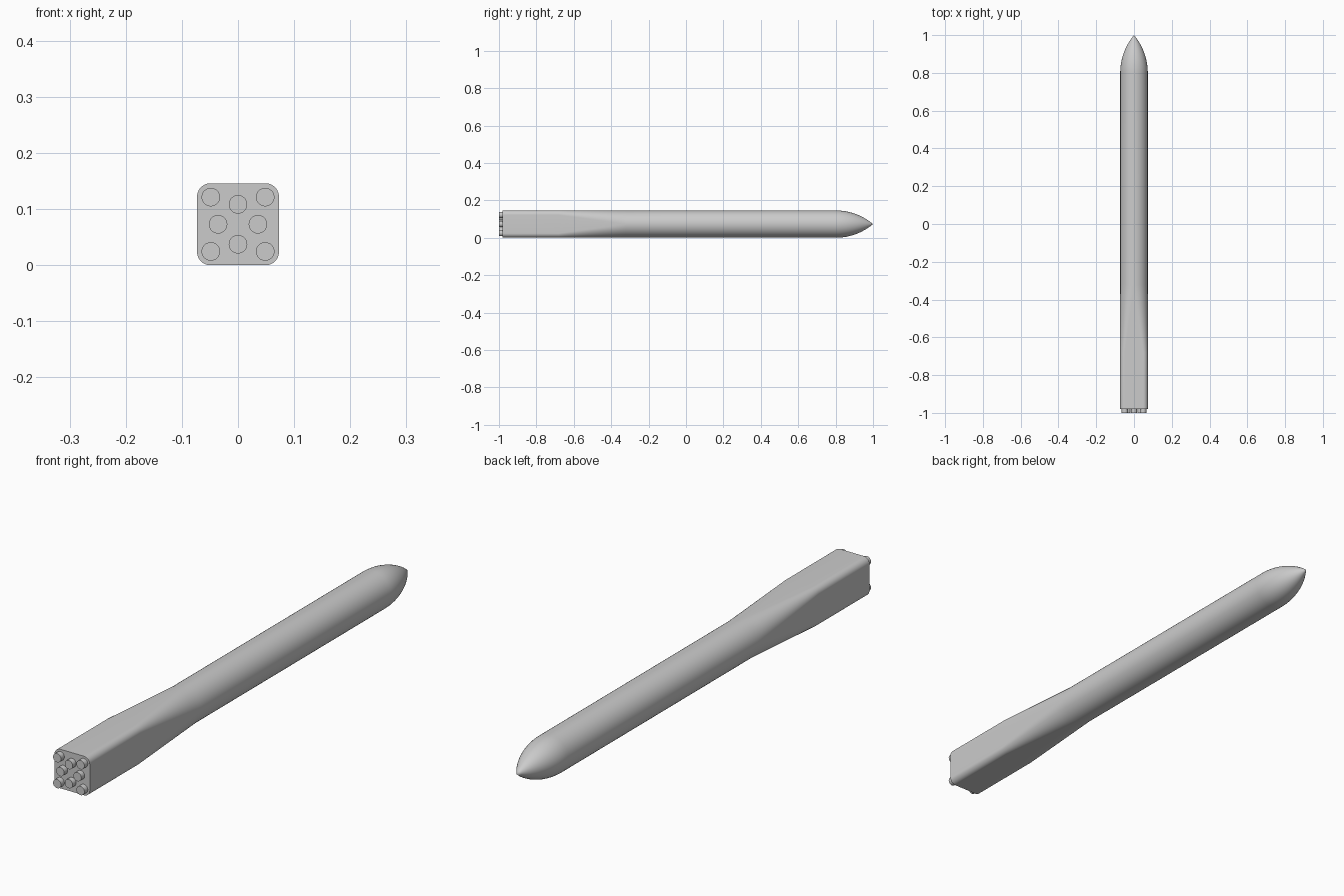
import bpy, bmesh, math
from mathutils import Matrix

cube = bpy.data.objects.get("Cube")
if cube:
    bpy.data.objects.remove(cube)

HALF = 0.073          # body radius and half width of the square base
CORNER = 0.024        # corner radius of the square base
ARC = 12              # segments per quarter turn
NOSE_START, NOSE_LEN = 0.8, 0.2

grey = bpy.data.materials.new("light_grey")
grey.use_nodes = True
colour = (0.6, 0.6, 0.6, 1)
grey.diffuse_color = colour
grey.node_tree.nodes["Principled BSDF"].inputs["Base Color"].default_value = colour


def finish(bm, name):
    bmesh.ops.recalc_face_normals(bm, faces=bm.faces)
    mesh = bpy.data.meshes.new(name)
    bm.to_mesh(mesh)
    bm.free()
    mesh.materials.append(grey)
    obj = bpy.data.objects.new(name, mesh)
    bpy.context.collection.objects.link(obj)
    bpy.ops.object.select_all(action='DESELECT')
    obj.select_set(True)
    bpy.context.view_layer.objects.active = obj
    bpy.ops.object.shade_smooth_by_angle(angle=math.radians(35))
    return obj


def ring(bm, y, half, corner):
    """Rounded square section; a circle when corner equals half."""
    verts = []
    for q in range(4):
        mid = math.radians(45 + 90 * q)
        cx = math.copysign(half - corner, math.cos(mid))
        cz = math.copysign(half - corner, math.sin(mid))
        for i in range(ARC + 1):
            a = math.pi / 2 * (q + i / ARC)
            verts.append(bm.verts.new((cx + corner * math.cos(a), y,
                                       HALF + cz + corner * math.sin(a))))
    return verts


# Body: square base, loft to a round tube, then a pointed ogive nose
sections = [(-0.98, HALF, CORNER)]
LOFT_STEPS = 8
for i in range(LOFT_STEPS + 1):
    t = i / LOFT_STEPS
    sections.append((-0.68 + 0.36 * t, HALF, CORNER + (HALF - CORNER) * t))
rho = (HALF ** 2 + NOSE_LEN ** 2) / (2 * HALF)
NOSE_STEPS = 16
for i in range(NOSE_STEPS):
    d = NOSE_LEN * i / NOSE_STEPS
    r = math.sqrt(rho ** 2 - d ** 2) + HALF - rho
    sections.append((NOSE_START + d, r, r))

bm = bmesh.new()
rings = [ring(bm, *s) for s in sections]
count = len(rings[0])
for a, b in zip(rings, rings[1:]):
    for i in range(count):
        j = (i + 1) % count
        bm.faces.new((a[i], a[j], b[j], b[i]))
bm.faces.new(rings[0])
tip = bm.verts.new((0, NOSE_START + NOSE_LEN, HALF))
for i in range(count):
    bm.faces.new((rings[-1][i], rings[-1][(i + 1) % count], tip))
bmesh.ops.remove_doubles(bm, verts=bm.verts, dist=0.00001)
finish(bm, "rocket_body")

# Nozzles: four in the corners and four in an inner diamond
bm = bmesh.new()
for k in range(8):
    a = math.radians(45 * k)
    dist = 0.0685 if k % 2 else 0.0355
    place = Matrix.Translation((dist * math.cos(a), -0.985, HALF + dist * math.sin(a)))
    bmesh.ops.create_cone(bm, cap_ends=True, segments=32, radius1=0.0165,
                          radius2=0.0165, depth=0.03,
                          matrix=place @ Matrix.Rotation(math.pi / 2, 4, 'X'))
finish(bm, "engine_nozzles")
